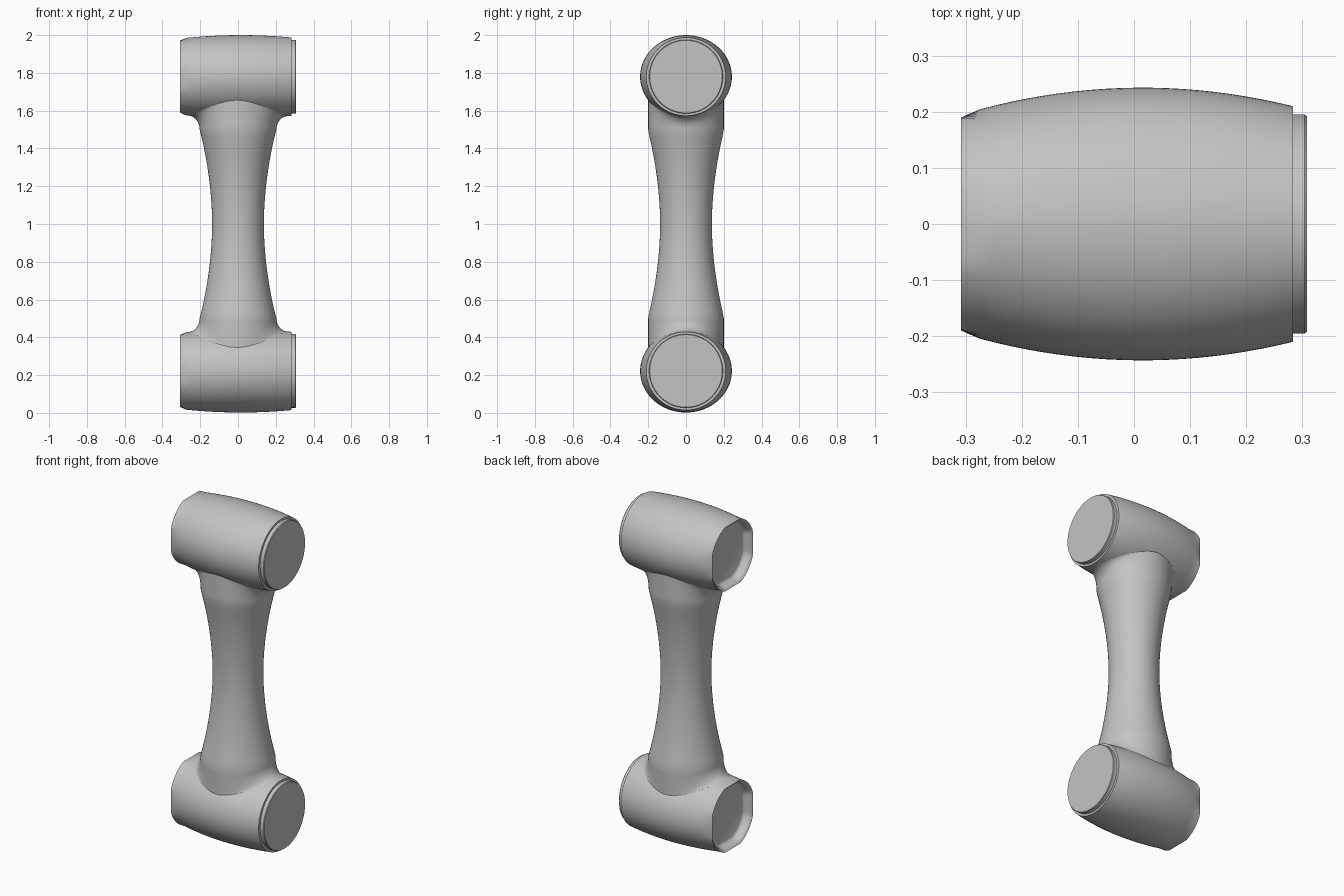
import bpy, bmesh
from math import sin, cos, pi, sqrt

SEG = 96
UPPER_Z, LOWER_Z, MID_Z = 1.78, 0.222, 1.0
NECK_TOP = 1.5

if "Cube" in bpy.data.objects:
    bpy.data.objects.remove(bpy.data.objects["Cube"])

grey = bpy.data.materials.new("plain grey")
grey.use_nodes = True
colour = (0.55, 0.55, 0.55, 1)
grey.diffuse_color = colour
grey.node_tree.nodes["Principled BSDF"].inputs["Base Color"].default_value = colour


def loft(name, rings, caps=True):
    """Skin a list of equal rings of points into one smooth object."""
    bm = bmesh.new()
    loops = [[bm.verts.new(p) for p in ring] for ring in rings]
    for a, b in zip(loops, loops[1:]):
        for i in range(SEG):
            j = (i + 1) % SEG
            bm.faces.new((a[i], a[j], b[j], b[i]))
    if caps:
        bm.faces.new(loops[0])
        bm.faces.new(loops[-1])
    bmesh.ops.recalc_face_normals(bm, faces=bm.faces)
    mesh = bpy.data.meshes.new(name)
    bm.to_mesh(mesh)
    bm.free()
    mesh.materials.append(grey)
    obj = bpy.data.objects.new(name, mesh)
    bpy.context.collection.objects.link(obj)
    bpy.ops.object.select_all(action='DESELECT')
    obj.select_set(True)
    bpy.context.view_layer.objects.active = obj
    bpy.ops.object.shade_smooth_by_angle(angle=0.6)
    return obj


def angles():
    return [2 * pi * i / SEG for i in range(SEG)]


def barrel_radii(x):
    u = ((x - 0.015) / 0.28) ** 2
    return 0.243 - 0.036 * u, 0.22 - 0.014 * u


def oval(x, z, ry, rz):
    return [(x, ry * cos(t), z + rz * sin(t)) for t in angles()]


def flat_sided(x, z, r, flat):
    """Circle with its four sides trimmed flat."""
    ring = []
    for t in angles():
        d = min(r, flat / max(abs(cos(t)), abs(sin(t))))
        ring.append((x, d * cos(t), z + d * sin(t)))
    return ring


def joint(name, z):
    # Recessed end on the right side: floor, rounded wall and rim
    rings = [flat_sided(x, z, r, r * 0.94) for x, r in
             ((-0.26, 0.168), (-0.264, 0.176), (-0.275, 0.183),
              (-0.292, 0.188), (-0.302, 0.194))]
    rings.append(flat_sided(-0.308, z, 0.204, 0.19))
    # Bulging barrel wall
    steps = 20
    for i in range(steps + 1):
        x = -0.275 + 0.558 * i / steps
        rings.append(oval(x, z, *barrel_radii(x)))
    loft(name + "_barrel", rings)
    # Raised end cap on the left side
    loft(name + "_end_cap", [oval(x, z, r, r) for x, r in
                             ((0.27, 0.195), (0.304, 0.195), (0.308, 0.192))])


joint("upper_joint", UPPER_Z)
joint("lower_joint", LOWER_Z)


# Waisted column whose ends flare sideways into the barrels
def flare(a, inset=0.0):
    ring = []
    for t in angles():
        x = (0.203 + 0.055 * abs(cos(t)) * (1 - cos(a))) * cos(t)
        y = 0.2 * sin(t)
        ry, rz = barrel_radii(x)
        surface = UPPER_Z - rz * sqrt(1 - (y / ry) ** 2)
        ring.append((x, y, NECK_TOP + (surface - NECK_TOP) * sin(a) + inset))
    return ring


def mirrored(ring):
    return [(x, y, UPPER_Z + LOWER_Z - z) for x, y, z in ring]


upper = [flare(i * pi / 20) for i in range(11)] + [flare(pi / 2, 0.02)]
lower = [mirrored(ring) for ring in reversed(upper)]
waist = []
for i in range(1, 24):
    s = -1 + i / 12
    r = 0.137 + 0.065 * abs(s) ** 1.9
    waist.append([(r * cos(t), r * sin(t), MID_Z + 0.499 * s) for t in angles()])
loft("column", lower + waist + upper)
